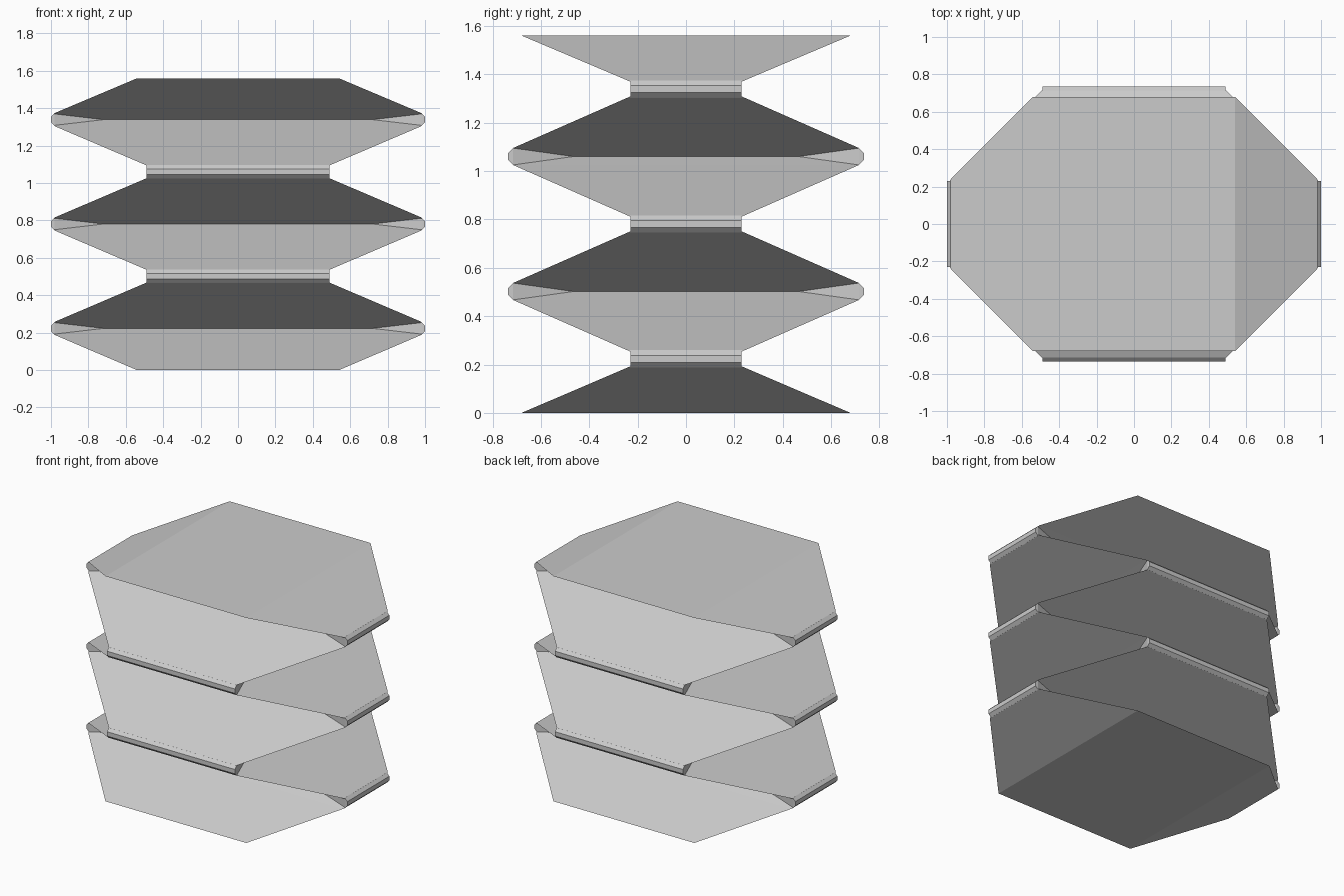
import bpy, bmesh

cube = bpy.data.objects.get("Cube")
if cube:
    bpy.data.objects.remove(cube, do_unlink=True)

stone = bpy.data.materials.new("plain_grey")
stone.use_nodes = True
grey = (0.6, 0.6, 0.6, 1)
stone.diffuse_color = grey
stone.node_tree.nodes["Principled BSDF"].inputs["Base Color"].default_value = grey

HEIGHT, STEP, FIRST = 1.56, 0.279, 0.223
LEVELS = [FIRST + STEP * i for i in range(5)]


def add_object(name, bm):
    bmesh.ops.recalc_face_normals(bm, faces=bm.faces)
    mesh = bpy.data.meshes.new(name)
    bm.to_mesh(mesh)
    bm.free()
    mesh.materials.append(stone)
    obj = bpy.data.objects.new(name, mesh)
    bpy.context.collection.objects.link(obj)
    return obj


# Core: rectangular sections that swap between wide and deep at each level
sections = [(0.54, 0.68, 0)]
for i, z in enumerate(LEVELS):
    ridge, groove = (1.0, 0.16) if i % 2 == 0 else (0.735, 0.41)
    for d in (-0.036, -0.015, 0, 0.015, 0.036):
        out = ridge - (0.022 if abs(d) > 0.03 else 0)
        inner = groove + 2.3 * abs(d)
        x, y = (out, inner) if i % 2 == 0 else (inner, out)
        sections.append((x, y, z + d))
sections.append((0.54, 0.68, HEIGHT))

bm = bmesh.new()
rings = [[bm.verts.new((sx * x, sy * y, z))
          for sx, sy in ((1, 1), (-1, 1), (-1, -1), (1, -1))]
         for x, y, z in sections]
for low, high in zip(rings, rings[1:]):
    for k in range(4):
        n = (k + 1) % 4
        bm.faces.new((low[k], low[n], high[n], high[k]))
bm.faces.new(rings[0])
bm.faces.new(rings[-1])
add_object("stacked_core", bm)

# Rim flares: tapered wedges that fill the groove ends beside each rim
for i, z in enumerate(LEVELS):
    along_x = i % 2 == 0
    out, half, root, root_half = (1.0, 0.23, 0.7, 0.155) if along_x else (0.735, 0.49, 0.45, 0.405)
    for side in (-1, 1):
        bm = bmesh.new()
        for s in (-1, 1):
            points = [(root, root_half, 0)]
            for t in (-1, 1):
                points += [(out, half, 0.015 * t), (out - 0.02, half, 0.035 * t)]
            for a, b, d in points:
                p = (side * a, s * b) if along_x else (s * b, side * a)
                bm.verts.new((*p, z + d))
        bmesh.ops.convex_hull(bm, input=bm.verts)
        add_object("rim_flare", bm)
